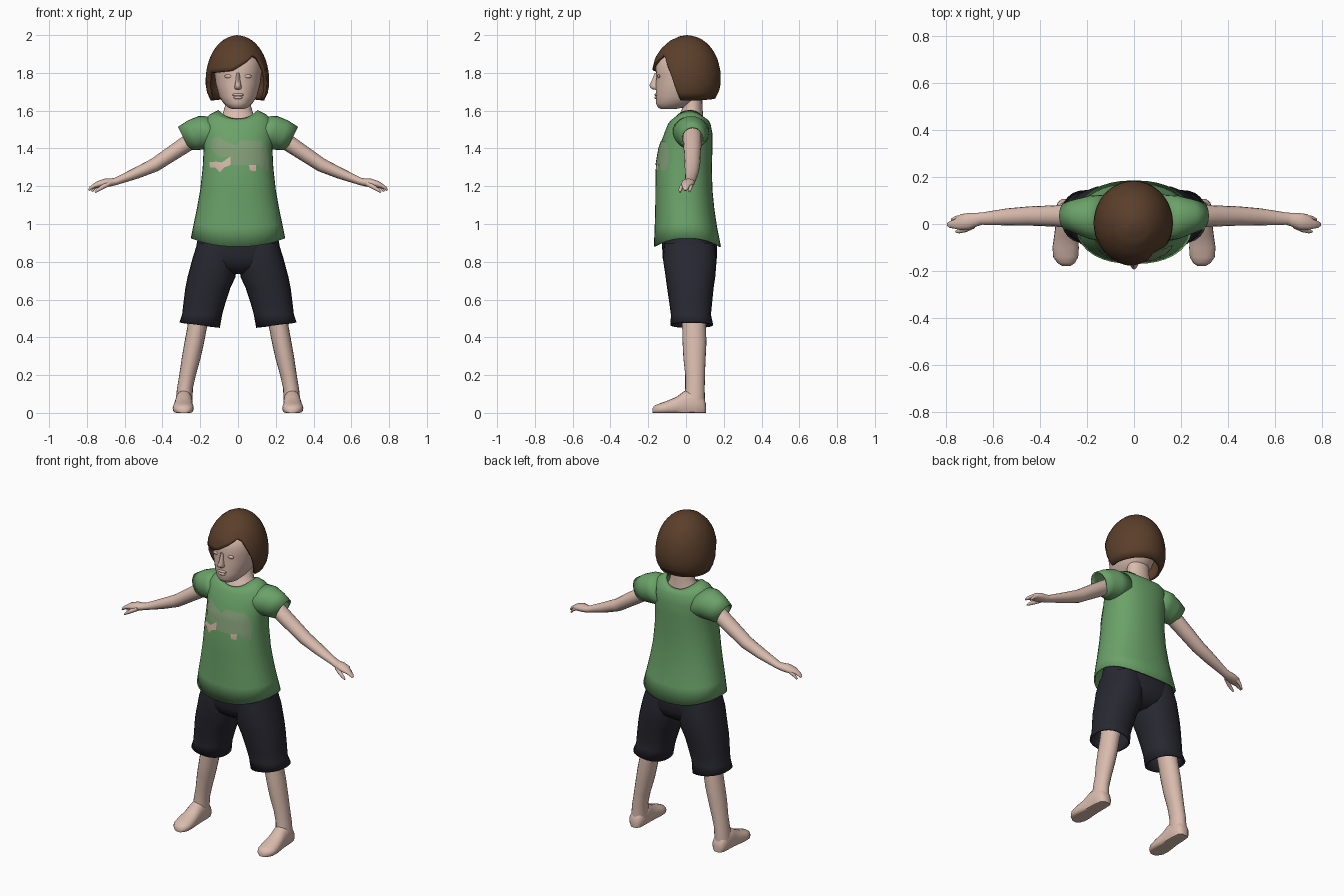
import bpy, bmesh, math
from mathutils import Vector
from mathutils.bvhtree import BVHTree

if "Cube" in bpy.data.objects:
    bpy.data.objects.remove(bpy.data.objects["Cube"])


def material(name, rgb):
    m = bpy.data.materials.new(name)
    m.diffuse_color = (*rgb, 1)
    m.use_nodes = True
    m.node_tree.nodes["Principled BSDF"].inputs["Base Color"].default_value = m.diffuse_color
    return m


SKIN = material("skin", (0.70, 0.50, 0.42))
GREEN = material("shirt green", (0.145, 0.36, 0.14))
NAVY = material("shorts navy", (0.021, 0.021, 0.031))
BROWN = material("hair brown", (0.105, 0.05, 0.024))
SAGE = material("print sage", (0.225, 0.34, 0.185))
PINK = material("print pink", (0.66, 0.48, 0.38))


def finish(bm, name, mat, mirror=False, thick=0.0, angle=50):
    bmesh.ops.recalc_face_normals(bm, faces=bm.faces)
    me = bpy.data.meshes.new(name)
    bm.to_mesh(me)
    bm.free()
    me.materials.append(mat)
    ob = bpy.data.objects.new(name, me)
    bpy.context.collection.objects.link(ob)
    bpy.ops.object.select_all(action='DESELECT')
    ob.select_set(True)
    bpy.context.view_layer.objects.active = ob
    bpy.ops.object.shade_smooth_by_angle(angle=math.radians(angle))
    if thick:
        s = ob.modifiers.new("cloth", 'SOLIDIFY')
        s.thickness, s.offset = thick, -1
    if mirror:
        ob.modifiers.new("mirror", 'MIRROR')
    return ob


def loft(name, rings, mat, caps=(True, True), n=24, power=1.0, floor=False, **kw):
    """Skin rings given as (centre, u vector, v vector, dip at front and back)."""
    bm = bmesh.new()
    rows = []
    for c, u, v, dip in rings:
        row = []
        for i in range(n):
            a = math.tau * i / n
            ca, sa = math.cos(a), math.sin(a)
            p = (Vector(c) + Vector(u) * math.copysign(abs(ca) ** power, ca)
                 + Vector(v) * math.copysign(abs(sa) ** power, sa))
            p.z -= dip * sa * sa
            if floor:
                p.z = max(p.z, 0)
            row.append(bm.verts.new(p))
        rows.append(row)
    for r, s in zip(rows, rows[1:]):
        for i in range(n):
            j = (i + 1) % n
            bm.faces.new((r[i], r[j], s[j], s[i]))
    for flag, row in zip(caps, (rows[0], rows[-1])):
        if flag:
            bm.faces.new(row)
    return finish(bm, name, mat, **kw)


def level(z, hw, yf, yb, dip=0, x=0, tilt=0):
    """Horizontal ring from half width and front/back limits."""
    return ((x, (yf + yb) / 2, z), (hw, 0, tilt), (0, (yb - yf) / 2, 0), dip)


def limb(x, y, z, r, w, slope=(0.5, 0.86)):
    """Ring across an arm-like limb running outwards and down."""
    return ((x, y, z), (slope[0] * r, 0, slope[1] * r), (0, w, 0), 0)


def ball(name, loc, size, mat, **kw):
    bm = bmesh.new()
    bmesh.ops.create_uvsphere(bm, u_segments=16, v_segments=8, radius=1)
    for v in bm.verts:
        v.co = Vector(v.co[i] * size[i] + loc[i] for i in range(3))
    return finish(bm, name, mat, **kw)


# Shirt body and sleeves
shirt = loft("shirt_body", [
    level(0.925, .25, -.17, .185, .045), level(1.0, .235, -.166, .165, .02),
    level(1.08, .218, -.163, .15), level(1.18, .2, -.162, .14),
    level(1.3, .187, -.16, .137), level(1.4, .182, -.143, .14),
    level(1.48, .19, -.115, .14), level(1.545, .185, -.095, .13, .015),
    level(1.58, .15, -.08, .118, .03), level(1.603, .103, -.064, .1, .045)],
    GREEN, caps=(False, False), n=36, power=.88, thick=.008)
loft("sleeve", [
    ((.12, .025, 1.485), (.02, 0, .085), (0, .1, 0), 0),
    ((.19, .028, 1.483), (.02, 0, .088), (0, .092, 0), 0),
    ((.24, .032, 1.47), (.026, 0, .078), (0, .075, 0), 0),
    ((.287, .035, 1.452), (.031, 0, .062), (0, .06, 0), 0)],
    GREEN, caps=(False, False), mirror=True, thick=.008)

# Shorts
loft("shorts_seat", [
    level(1.0, .195, -.12, .14), level(.9, .218, -.127, .163),
    level(.82, .228, -.124, .163), level(.77, .2, -.1, .14),
    level(.735, .08, -.05, .09)], NAVY, n=32, power=.88)
loft("shorts_leg", [
    level(.9, .1, -.115, .15, x=.115), level(.82, .118, -.123, .163, x=.122),
    level(.72, .127, -.108, .155, x=.14), level(.66, .119, -.1, .146, x=.16),
    level(.58, .111, -.088, .138, x=.178), level(.52, .106, -.08, .132, x=.19),
    level(.465, .107, -.082, .144, x=.203, tilt=.015)],
    NAVY, caps=(True, False), power=.88, mirror=True, thick=.01)

# Legs and bare feet
loft("leg", [
    level(.62, .06, -.02, .105, x=.185), level(.45, .052, -.02, .106, x=.217),
    level(.37, .052, -.018, .108, x=.232), level(.29, .05, -.014, .104, x=.248),
    level(.2, .044, -.004, .1, x=.267), level(.13, .042, -.004, .099, x=.281),
    level(.05, .045, -.01, .1, x=.286)], SKIN, n=20, mirror=True)
loft("foot", [((x, y, h * .4), (w, 0, 0), (0, 0, h * .6), 0) for x, y, w, h in (
    (.285, .106, .022, .05), (.285, .09, .04, .085), (.286, .04, .046, .125),
    (.287, -.01, .047, .115), (.289, -.05, .05, .085), (.29, -.1, .056, .064),
    (.29, -.14, .053, .05), (.288, -.165, .038, .04), (.287, -.178, .018, .024))],
    SKIN, n=20, power=.9, floor=True, mirror=True)

# Arms with mitten hand, spare finger and thumb
loft("arm", [
    limb(.18, .032, 1.48, .045, .05), limb(.26, .034, 1.433, .044, .049),
    limb(.34, .034, 1.38, .041, .045), limb(.44, .034, 1.313, .037, .041),
    limb(.54, .03, 1.268, .03, .036), limb(.645, .023, 1.226, .02, .026),
    limb(.67, .018, 1.221, .021, .029, (.25, .97)), limb(.70, .012, 1.218, .023, .035, (.25, .97)),
    limb(.735, .008, 1.211, .019, .034), limb(.76, .0, 1.202, .012, .02, (.6, .8)),
    limb(.78, -.002, 1.19, .009, .015, (.7, .7)), limb(.79, -.002, 1.178, .005, .008, (.8, .6))],
    SKIN, n=16, mirror=True)
loft("finger", [limb(.725, .027, 1.212, .011, .013), limb(.755, .025, 1.195, .009, .01),
                limb(.775, .018, 1.172, .005, .006)], SKIN, n=10, mirror=True)
loft("thumb", [limb(.68, -.006, 1.216, .014, .014), limb(.715, -.024, 1.197, .012, .011),
               limb(.742, -.031, 1.18, .009, .009), limb(.757, -.032, 1.168, .004, .004)],
     SKIN, n=10, mirror=True)

# Neck and head
loft("neck", [
    level(1.48, .12, -.075, .1), level(1.55, .1, -.056, .092), level(1.58, .082, -.034, .09),
    level(1.62, .07, -.016, .087), level(1.7, .066, -.015, .085)], SKIN)
loft("head", [
    level(1.608, .03, -.13, -.06), level(1.617, .052, -.148, -.01), level(1.64, .077, -.16, .05),
    level(1.675, .1, -.158, .1), level(1.74, .118, -.162, .135), level(1.785, .124, -.156, .15),
    level(1.83, .128, -.162, .155), level(1.88, .115, -.14, .135),
    level(1.93, .08, -.085, .09), level(1.955, .03, -.03, .03)], SKIN, n=32, power=.95)
loft("nose", [level(1.8, .009, -.166, -.13), level(1.765, .011, -.179, -.13),
              level(1.735, .017, -.193, -.13), level(1.722, .02, -.19, -.13),
              level(1.712, .014, -.174, -.13)], SKIN, n=12)
ball("upper_lip", (0, -.156, 1.684), (.03, .011, .008), SKIN)
ball("lower_lip", (0, -.156, 1.669), (.024, .011, .008), SKIN)
ball("eyelid", (.05, -.144, 1.782), (.022, .008, .01), SKIN, mirror=True)

# Bobbed hair: a dome whose lower edge changes with direction
PROFILE = [(1.655, .142, -.14, .15), (1.70, .163, -.16, .174), (1.75, .17, -.174, .185),
           (1.82, .164, -.178, .181), (1.88, .147, -.163, .165), (1.93, .12, -.13, .137),
           (1.97, .083, -.085, .097), (1.993, .04, -.036, .052), (2.0, .003, .004, .01)]
EDGE = [(-180, 1.665), (-120, 1.655), (-76, 1.655), (-70, 1.71), (-63, 1.8), (-46, 1.802),
        (-11, 1.812), (20, 1.86), (37, 1.895), (48, 1.88), (62, 1.8), (71, 1.69),
        (76, 1.655), (120, 1.655), (180, 1.665)]


def lookup(table, k):
    for p, q in zip(table, table[1:]):
        if k <= q[0]:
            t = (k - p[0]) / (q[0] - p[0])
            return [a + (b - a) * t for a, b in zip(p[1:], q[1:])]
    return table[-1][1:]


bm = bmesh.new()
COLS, ROWS = 90, 14
grid = []
for i in range(COLS):
    deg = -180 + 360 * i / COLS
    a = math.radians(deg)
    low = lookup(EDGE, deg)[0]
    col = []
    for r in range(ROWS + 1):
        z = 2 - (2 - low) * (r / ROWS) ** 1.7
        hw, yf, yb = lookup(PROFILE, z)
        col.append(bm.verts.new((hw * math.sin(a) - .003,
                                 (yf + yb) / 2 - (yb - yf) / 2 * math.cos(a), z)))
    grid.append(col)
for i in range(COLS):
    c, d = grid[i], grid[(i + 1) % COLS]
    for r in range(ROWS):
        bm.faces.new((c[r], c[r + 1], d[r + 1], d[r]))
bmesh.ops.remove_doubles(bm, verts=[c[0] for c in grid], dist=.02)
finish(bm, "hair", BROWN, thick=.016)

# Chest print: thin patches laid on the shirt front
bpy.context.view_layer.update()
surface = BVHTree.FromObject(shirt, bpy.context.evaluated_depsgraph_get())


def patch(name, outline, mat):
    bm = bmesh.new()
    bm.faces.new([bm.verts.new((x / 100, 0, z / 100)) for x, z in outline])
    bmesh.ops.triangulate(bm, faces=bm.faces)
    for axis, start in ((Vector((1, 0, 0)), -.2), (Vector((0, 0, 1)), 1.2)):
        for k in range(21):
            bmesh.ops.bisect_plane(bm, geom=bm.verts[:] + bm.edges[:] + bm.faces[:],
                                   plane_co=axis * (start + .02 * k), plane_no=axis)
    for v in bm.verts:
        hit = surface.ray_cast(Vector((v.co.x, -1, v.co.z)), Vector((0, 1, 0)))[0]
        v.co.y = (hit.y if hit else -.1) - .004
    ob = finish(bm, name, mat)
    if sum(p.normal.y for p in ob.data.polygons) > 0:
        ob.data.flip_normals()


patch("print_animal", [(-14.3, 139.5), (-13.8, 145), (-10.5, 146.5), (-7.5, 144.3), (-1, 141.5),
                       (1, 144.3), (12.5, 143.8), (15.2, 139.5), (16.2, 134), (16, 128.2),
                       (12.8, 128), (11.5, 131.5), (1, 131), (-3.8, 131.5), (-4, 135.8),
                       (-8.5, 135.2), (-12.5, 137.4)], SAGE)
patch("print_snout", [(-15.2, 132.8), (-11.5, 133), (-8.5, 132.6), (-4.1, 135.7), (-3.9, 131.2),
                      (-7.3, 130), (-9.5, 127.4), (-11.8, 129.8), (-14.8, 130)], PINK)
patch("print_paw", [(5.8, 131.1), (9.5, 131.3), (9.5, 128), (6.3, 128.3)], PINK)
